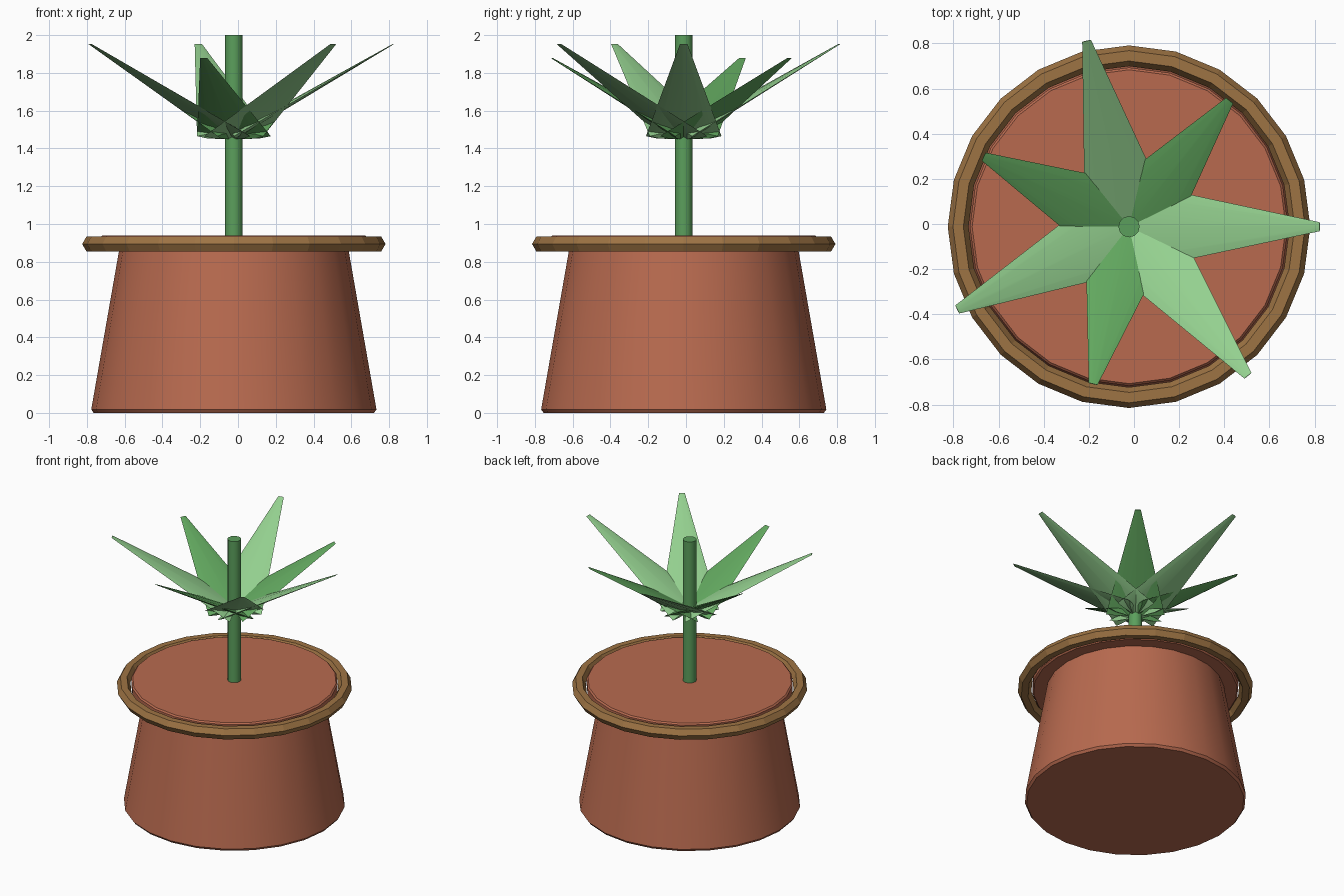
import bpy, math
from mathutils import Matrix

if "Cube" in bpy.data.objects:
    bpy.data.objects.remove(bpy.data.objects["Cube"])

AX, AY = -0.022, -0.012  # axis of pot and stem


def mat(name, rgb):
    def lin(c):
        c /= 255
        return c / 12.92 if c <= 0.04045 else ((c + 0.055) / 1.055) ** 2.4
    m = bpy.data.materials.new(name)
    m.diffuse_color = (*[lin(c) for c in rgb], 1)
    m.use_nodes = True
    m.node_tree.nodes["Principled BSDF"].inputs["Base Color"].default_value = m.diffuse_color
    return m


TERRACOTTA = mat("terracotta", (184, 106, 79))
WOOD = mat("brown rim", (158, 116, 68))
STEM = mat("stem green", (91, 159, 92))
DARK_LEAF = mat("mid green leaf", (98, 168, 95))
LIGHT_LEAF = mat("light green leaf", (148, 208, 143))


def finish(ob, name, material, smooth=True):
    ob.name = ob.data.name = name
    ob.data.materials.append(material)
    if smooth:
        bpy.context.view_layer.objects.active = ob
        ob.select_set(True)
        bpy.ops.object.shade_smooth_by_angle(angle=math.radians(35))
        ob.select_set(False)
    return ob


def lathe(name, profile, seg, material, ring=False, smooth=True):
    """Turn (radius, z) points about the pot axis; capped unless ring."""
    n = len(profile)
    verts = [(AX + r * math.cos(2 * math.pi * i / seg),
              AY + r * math.sin(2 * math.pi * i / seg), z)
             for i in range(seg) for r, z in profile]
    faces = []
    for i in range(seg):
        a, b = i * n, ((i + 1) % seg) * n
        for j in range(n if ring else n - 1):
            k = (j + 1) % n
            faces.append((a + j, b + j, b + k, a + k))
    if not ring:
        faces.append([i * n for i in reversed(range(seg))])
        faces.append([i * n + n - 1 for i in range(seg)])
    me = bpy.data.meshes.new(name)
    me.from_pydata(verts, [], faces)
    ob = bpy.data.objects.new(name, me)
    bpy.context.collection.objects.link(ob)
    return finish(ob, name, material, smooth)


# Tapered pot body and the disc that closes it
lathe("pot_body", [(0.742, 0), (0.755, 0.018), (0.605, 0.875)], 24, TERRACOTTA)
lathe("pot_top_disc", [(0.695, 0.87), (0.705, 0.88), (0.705, 0.93), (0.695, 0.94)],
      24, TERRACOTTA)

# Faceted rim ring with a six-sided section
section = [(0.757 + 0.046 * math.cos(k * math.pi / 3),
            0.894 + 0.046 * math.sin(k * math.pi / 3)) for k in range(6)]
lathe("rim_ring", section, 24, WOOD, ring=True, smooth=False)

# Stem
lathe("stem", [(0.047, 0.92), (0.047, 2.0)], 12, STEM)

# Seven flattened cone leaves, alternately long and short
for i in range(7):
    length = 0.825 if i % 2 else 0.975
    bpy.ops.mesh.primitive_cone_add(vertices=8, radius1=0.2, radius2=0.02, depth=length)
    leaf = bpy.context.object
    leaf.data.transform(
        Matrix.Translation((AX, AY, 1.465))
        @ Matrix.Rotation(2 * math.pi * i / 7, 4, 'Z')
        @ Matrix.Rotation(math.radians(60), 4, 'Y')
        @ Matrix.Diagonal((0.1, 1, 1, 1))
        @ Matrix.Translation((0, 0, length / 2)))
    finish(leaf, f"leaf_{i + 1}", DARK_LEAF if i % 2 else LIGHT_LEAF)
